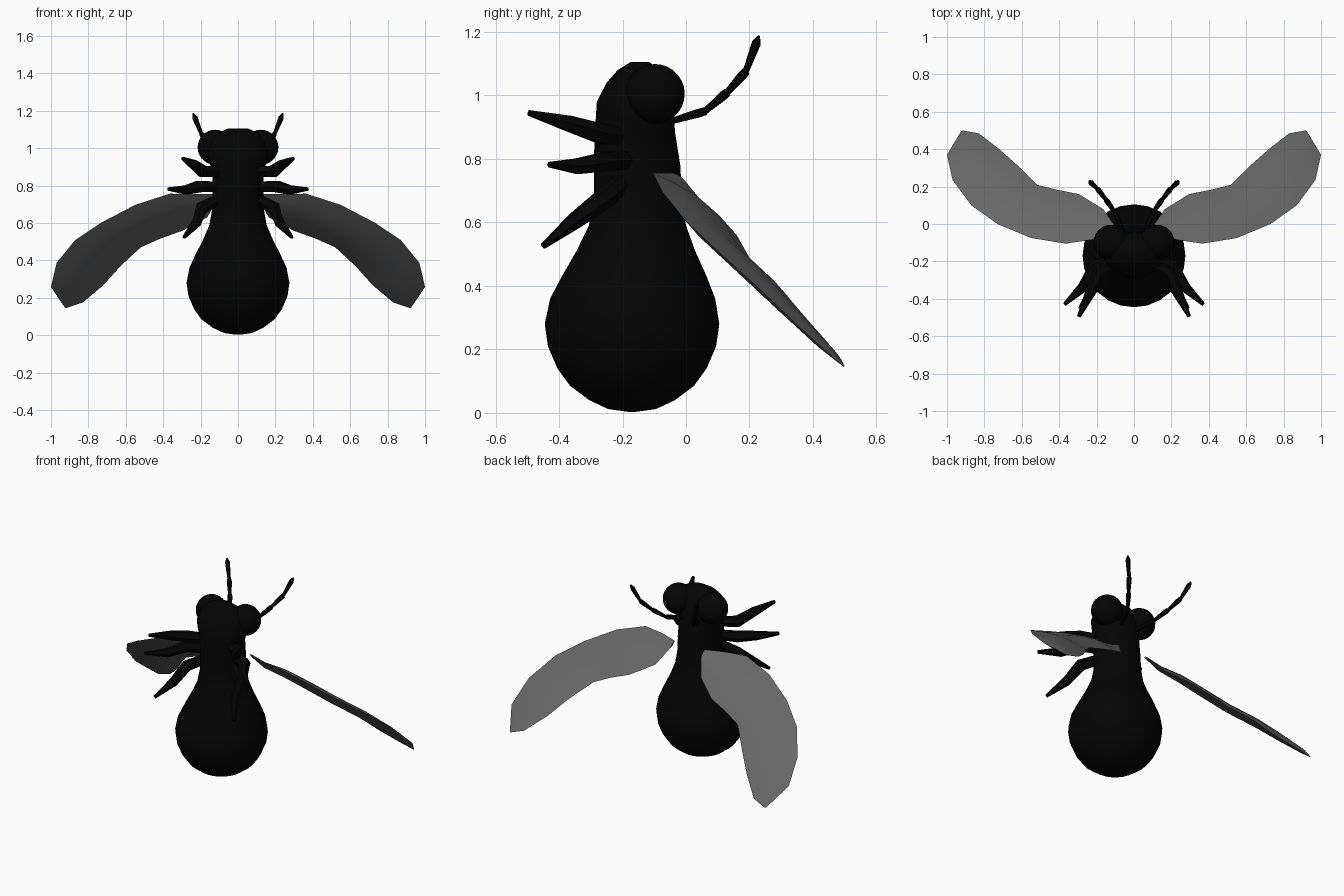
import bpy
import bmesh
from math import sin, cos, pi, radians
from mathutils import Vector

cube = bpy.data.objects.get("Cube")
if cube:
    bpy.data.objects.remove(cube)


def material(name, value):
    mat = bpy.data.materials.new(name)
    colour = (value, value, value, 1)
    mat.diffuse_color = colour
    mat.use_nodes = True
    mat.node_tree.nodes["Principled BSDF"].inputs["Base Color"].default_value = colour
    return mat


BLACK = material("body black", 0.001)
GREY = material("wing grey", 0.135)


def finish(name, bm, mat, angle):
    bmesh.ops.recalc_face_normals(bm, faces=bm.faces)
    mesh = bpy.data.meshes.new(name)
    bm.to_mesh(mesh)
    bm.free()
    mesh.materials.append(mat)
    obj = bpy.data.objects.new(name, mesh)
    bpy.context.collection.objects.link(obj)
    bpy.ops.object.select_all(action="DESELECT")
    obj.select_set(True)
    bpy.context.view_layer.objects.active = obj
    bpy.ops.object.shade_smooth_by_angle(angle=radians(angle))


def loft(name, rings, mat, angle=50):
    """Skin closed rings of equal point count and cap both ends."""
    bm = bmesh.new()
    loops = [[bm.verts.new(p) for p in ring] for ring in rings]
    count = len(loops[0])
    for a, b in zip(loops, loops[1:]):
        for i in range(count):
            j = (i + 1) % count
            bm.faces.new((a[i], a[j], b[j], b[i]))
    bm.faces.new(loops[0])
    bm.faces.new(loops[-1])
    finish(name, bm, mat, angle)


def limb(name, points, radii, side, sides=6):
    """Tapered tube following a bent path."""
    pts = [Vector((x * side, y, z)) for x, y, z in points]
    rings = []
    for k, (p, r) in enumerate(zip(pts, radii)):
        along = (pts[min(k + 1, len(pts) - 1)] - pts[max(k - 1, 0)]).normalized()
        u = along.cross(Vector((0, 0, 1))).normalized()
        v = along.cross(u)
        rings.append([p + r * (u * cos(2 * pi * i / sides) + v * sin(2 * pi * i / sides))
                      for i in range(sides)])
    loft(name, rings, BLACK)


# Pear-shaped abdomen and thorax: height, centre y, radius
PROFILE = [(0.003, -0.17, 0.01), (0.012, -0.17, 0.075), (0.04, -0.17, 0.135),
           (0.085, -0.17, 0.195), (0.14, -0.17, 0.235), (0.21, -0.17, 0.265),
           (0.28, -0.17, 0.275), (0.36, -0.168, 0.26), (0.43, -0.163, 0.228),
           (0.51, -0.158, 0.187), (0.59, -0.153, 0.153), (0.67, -0.151, 0.139),
           (0.78, -0.154, 0.136)]
# Head, broader than deep: height, centre y, half width, half depth
HEAD = [(0.88, -0.161, 0.138, 0.127), (0.93, -0.161, 0.155, 0.123),
        (0.98, -0.161, 0.165, 0.12), (1.04, -0.155, 0.145, 0.095),
        (1.08, -0.15, 0.11, 0.065), (1.105, -0.145, 0.055, 0.03)]
BODY = [(z, y, r, r) for z, y, r in PROFILE] + HEAD
loft("body", [[Vector((rx * cos(2 * pi * i / 24), y + ry * sin(2 * pi * i / 24), z))
               for i in range(24)] for z, y, rx, ry in BODY], BLACK, 60)

# Wing stations from root to tip: leading edge, trailing edge, half thickness
WING = [((0.11, -0.04, 0.755), (0.11, 0.0, 0.725), 0.006),
        ((0.23, -0.085, 0.755), (0.165, 0.08, 0.63), 0.016),
        ((0.365, -0.105, 0.757), (0.295, 0.16, 0.56), 0.024),
        ((0.55, -0.075, 0.697), (0.42, 0.185, 0.515), 0.026),
        ((0.73, 0.0, 0.603), (0.52, 0.21, 0.47), 0.026),
        ((0.87, 0.1, 0.51), (0.63, 0.32, 0.368), 0.026),
        ((0.97, 0.235, 0.387), (0.72, 0.4, 0.268), 0.022),
        ((1.0, 0.37, 0.258), (0.83, 0.485, 0.175), 0.014),
        ((0.925, 0.495, 0.147), (0.915, 0.5, 0.147), 0.002)]
NORMAL = Vector((0, 0.7, 0.7))


def wing_ring(lead, trail, thick, side):
    a, b = [Vector((x * side, y, z)) for x, y, z in (lead, trail)]
    upper = [a.lerp(b, t) + NORMAL * thick * sin(pi * t) for t in (0, 0.25, 0.5, 0.75)]
    lower = [a.lerp(b, t) - NORMAL * thick * sin(pi * t) for t in (1, 0.75, 0.5, 0.25)]
    return upper + lower


# Leg paths: hip, knee, shin, tip
LEGS = {
    "upper_leg": [(0.08, -0.2, 0.87), (0.19, -0.26, 0.877), (0.235, -0.37, 0.912), (0.295, -0.495, 0.945)],
    "middle_leg": [(0.08, -0.18, 0.795), (0.21, -0.23, 0.795), (0.275, -0.34, 0.777), (0.372, -0.43, 0.782)],
    "lower_leg": [(0.08, -0.19, 0.74), (0.195, -0.25, 0.68), (0.22, -0.35, 0.605), (0.288, -0.45, 0.525)],
}
ANTENNA = [(0.05, -0.06, 0.915), (0.1, 0.06, 0.95), (0.15, 0.13, 1.01),
           (0.195, 0.188, 1.075), (0.24, 0.23, 1.187)]

for side, label in ((1, "left"), (-1, "right")):
    loft(label + "_wing", [wing_ring(a, b, t, side) for a, b, t in WING], GREY, 40)

    for name, path in LEGS.items():
        limb(f"{label}_{name}", path, (0.03, 0.035, 0.028, 0.01), side)

    # Antenna segments flare towards each joint, the last one ends in a point
    for k, (p, q) in enumerate(zip(ANTENNA, ANTENNA[1:])):
        p, q = Vector(p), Vector(q)
        end = 0.004 if k == 3 else 0.014
        limb(f"{label}_antenna_{k + 1}", [p, p.lerp(q, 0.8), q], (0.01, 0.015, end), side)

    # Round compound eye
    bm = bmesh.new()
    bmesh.ops.create_uvsphere(bm, u_segments=24, v_segments=14, radius=0.094)
    bmesh.ops.translate(bm, verts=bm.verts, vec=(0.122 * side, -0.098, 1.005))
    finish(label + "_eye", bm, BLACK, 60)
